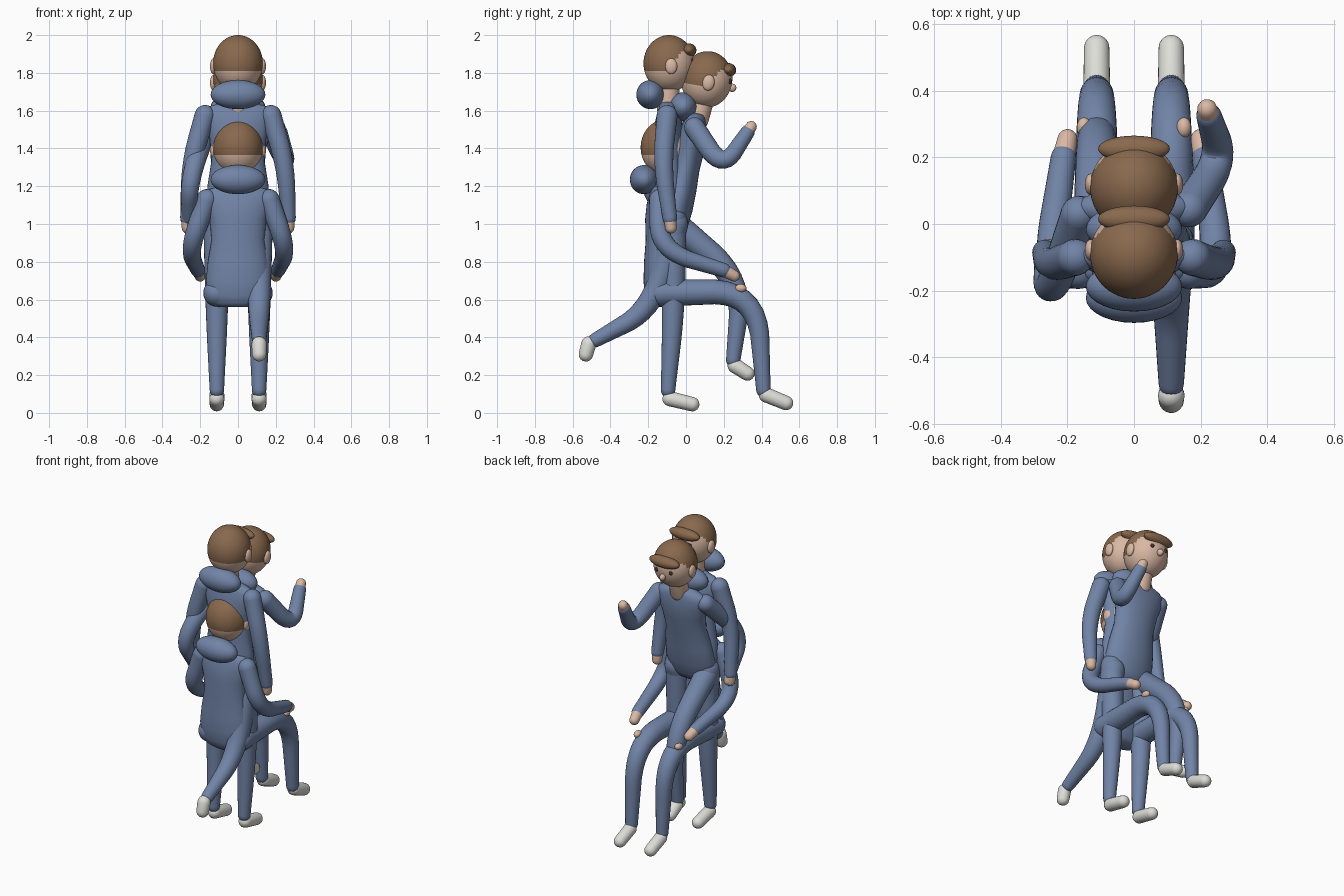
import bpy, bmesh, math
from mathutils import Vector, Matrix

if "Cube" in bpy.data.objects:
    bpy.data.objects.remove(bpy.data.objects["Cube"])


def material(name, rgb):
    m = bpy.data.materials.new(name)
    m.diffuse_color = (*rgb, 1)
    m.use_nodes = True
    m.node_tree.nodes["Principled BSDF"].inputs["Base Color"].default_value = m.diffuse_color
    return m


BLUE = material("blue cloth", (0.165, 0.23, 0.385))
SKIN = material("skin", (0.70, 0.48, 0.37))
HAIR = material("brown hair", (0.25, 0.14, 0.075))
WHITE = material("white shoe", (0.73, 0.73, 0.69))
DARK = material("dark eye", (0.06, 0.03, 0.02))


def finish(name, bm, *mats):
    bmesh.ops.recalc_face_normals(bm, faces=bm.faces[:])
    for f in bm.faces:
        f.smooth = True
    me = bpy.data.meshes.new(name)
    bm.to_mesh(me)
    bm.free()
    for m in mats:
        me.materials.append(m)
    ob = bpy.data.objects.new(name, me)
    bpy.context.collection.objects.link(ob)
    return ob


def loft(name, rings, mat, n=24):
    """Skin rings of (centre, axis u, axis v) and close both ends."""
    bm = bmesh.new()
    loops = []
    for c, u, v in rings:
        loops.append([bm.verts.new(c + u * math.cos(a) + v * math.sin(a))
                      for a in (2 * math.pi * i / n for i in range(n))])
    for a, b in zip(loops, loops[1:]):
        for i in range(n):
            j = (i + 1) % n
            bm.faces.new((a[i], a[j], b[j], b[i]))
    bm.faces.new(loops[0])
    bm.faces.new(loops[-1])
    return finish(name, bm, mat)


def tube(name, pts, mat):
    """Rounded tapering limb through points (x, y, z, radius)."""
    p = [Vector(q) for q in pts]
    for _ in range(3 if len(p) > 2 else 0):   # corner cutting
        q = [p[0]]
        for a, b in zip(p, p[1:]):
            q += [a.lerp(b, 0.25), a.lerp(b, 0.75)]
        p = q + [p[-1]]
    c = [q.xyz for q in p]
    rings = []

    def ring(pos, t, r):
        u = Vector((1, 0, 0))
        u = (u - t * u.dot(t)).normalized()
        rings.append((pos, u * r, t.cross(u) * r))

    t0, t1 = (c[1] - c[0]).normalized(), (c[-1] - c[-2]).normalized()
    for a in (80, 60, 40, 20):
        a = math.radians(a)
        ring(c[0] - t0 * p[0].w * math.sin(a), t0, p[0].w * math.cos(a))
    for i in range(len(c)):
        t = (c[min(i + 1, len(c) - 1)] - c[max(i - 1, 0)]).normalized()
        ring(c[i], t, p[i].w)
    for a in (20, 40, 60, 80):
        a = math.radians(a)
        ring(c[-1] + t1 * p[-1].w * math.sin(a), t1, p[-1].w * math.cos(a))
    return loft(name, rings, mat)


def ball(name, mat, frame, centre, size):
    bm = bmesh.new()
    bmesh.ops.create_uvsphere(bm, u_segments=28, v_segments=18, radius=1)
    bm.transform(frame @ Matrix.Translation(centre) @ Matrix.Diagonal((*size, 1)))
    return finish(name, bm, mat)


# torso section: distance along spine, half width, half depth
TORSO = [(0, .10, .045), (.02, .14, .065), (.06, .16, .08), (.14, .17, .086), (.24, .16, .084),
         (.36, .14, .076), (.47, .15, .08), (.55, .175, .072), (.60, .18, .058),
         (.63, .15, .048), (.65, .07, .04)]


def torso(name, base, top):
    b, t = Vector((0, *base)), Vector((0, *top))
    d = (t - b).normalized()
    k = (t - b).length / 0.65
    v = d.cross(Vector((1, 0, 0)))
    loft(name, [(b + d * s * k, Vector((w, 0, 0)), v * h) for s, w, h in TORSO], BLUE, 32)


def head(tag, y, z, pitch):
    fr = Matrix.Translation((0, y, z)) @ Matrix.Rotation(math.radians(-pitch), 4, 'X')
    bm = bmesh.new()
    bmesh.ops.create_uvsphere(bm, u_segments=48, v_segments=36, radius=1)
    for f in bm.faces:   # hair on top and back, face at the front
        c = f.calc_center_median()
        line = -0.27 if c.y < 0.1 else min(0.45, -0.1 + 1.3 * (c.y - 0.1))
        f.material_index = int(c.z > line)
    bm.transform(fr @ Matrix.Diagonal((.132, .135, .15, 1)))
    finish(tag + "_head", bm, SKIN, HAIR)
    ball(tag + "_hair_quiff", HAIR, fr, (0, .105, .07), (.108, .04, .036))
    ball(tag + "_nose", SKIN, fr, (0, .14, -.02), (.018, .022, .022))
    for s in (-1, 1):
        ball(tag + "_ear", SKIN, fr, (s * .13, .012, -.015), (.018, .032, .042))
        ball(tag + "_eye", DARK, fr, (s * .05, .122, .012), (.012, .01, .014))


def arm(tag, s, pts, hand):
    """Sleeve through shoulder, elbow, wrist; hand from wrist to tip."""
    r = (.055, .05, .038)
    tube(tag + "_sleeve", [(s * x, y, z, q) for (x, y, z), q in zip(pts, r)], BLUE)
    w = pts[-1]
    tube(tag + "_hand", [(s * w[0], w[1], w[2], .034), (s * hand[0], hand[1], hand[2], .03)], SKIN)


def leg(tag, x, pts, shoe):
    """Trouser through hip, knee, ankle; shoe from heel to toe."""
    r = (.072, .06, .038)
    tube(tag + "_trouser", [(x, y, z, q) for (y, z), q in zip(pts, r)], BLUE)
    (a, b), (c, d) = shoe
    tube(tag + "_shoe", [(x, a, b, .04), (x, c, d, .038)], WHITE)


def upper(tag, base, top, hd, hood, pitch):
    torso(tag + "_torso", base, top)
    tube(tag + "_neck", [(0, top[0], top[1] - .03, .06), (0, hd[0], hd[1] - .05, .055)], SKIN)
    head(tag, *hd, pitch)
    fr = Matrix.Translation((0, *hood)) @ Matrix.Rotation(math.radians(-pitch), 4, 'X')
    ball(tag + "_hood", BLUE, fr, (0, 0, 0), (.145, .075, .077))


# standing figure
upper("standing", (-.08, .96), (-.095, 1.645), (-.09, 1.85), (-.188, 1.685), 0)
for s in (-1, 1):
    arm("standing", s, [(.175, -.1, 1.575), (.25, -.125, 1.32), (.268, -.085, 1.03)],
        (.268, -.08, .98))
    leg("standing", s * .112, [(-.07, 1.03), (-.065, .55), (-.095, .12)],
        [(-.085, .075), (.033, .046)])

# sitting figure
upper("sitting", (-.14, .56), (-.135, 1.205), (-.105, 1.405), (-.222, 1.235), 0)
for s in (-1, 1):
    arm("sitting", s, [(.165, -.14, 1.13), (.26, -.14, .86), (.212, .20, .755)],
        (.2, .255, .725))
    leg("sitting", s * .112, [(-.13, .635), (.375, .645), (.41, .12)],
        [(.425, .095), (.53, .052)])
    ball("sitting_thumb", SKIN, Matrix(), (s * .15, .29, .66), (.022, .03, .022))

# running figure
upper("running", (-.08, .95), (.06, 1.585), (.11, 1.765), (-.015, 1.62), 10)
arm("running_front", 1, [(.165, .045, 1.51), (.265, .195, 1.29), (.225, .325, 1.485)],
    (.22, .345, 1.515))
arm("running_back", -1, [(.165, .03, 1.51), (.255, -.23, 1.24), (.26, -.09, 1.03)],
    (.26, -.075, .985))
leg("running_front", -.112, [(-.06, 1.0), (.30, .70), (.25, .28)], [(.26, .25), (.325, .208)])
leg("running_back", .112, [(-.06, 1.0), (-.17, .555), (-.48, .385)], [(-.515, .365), (-.53, .31)])
